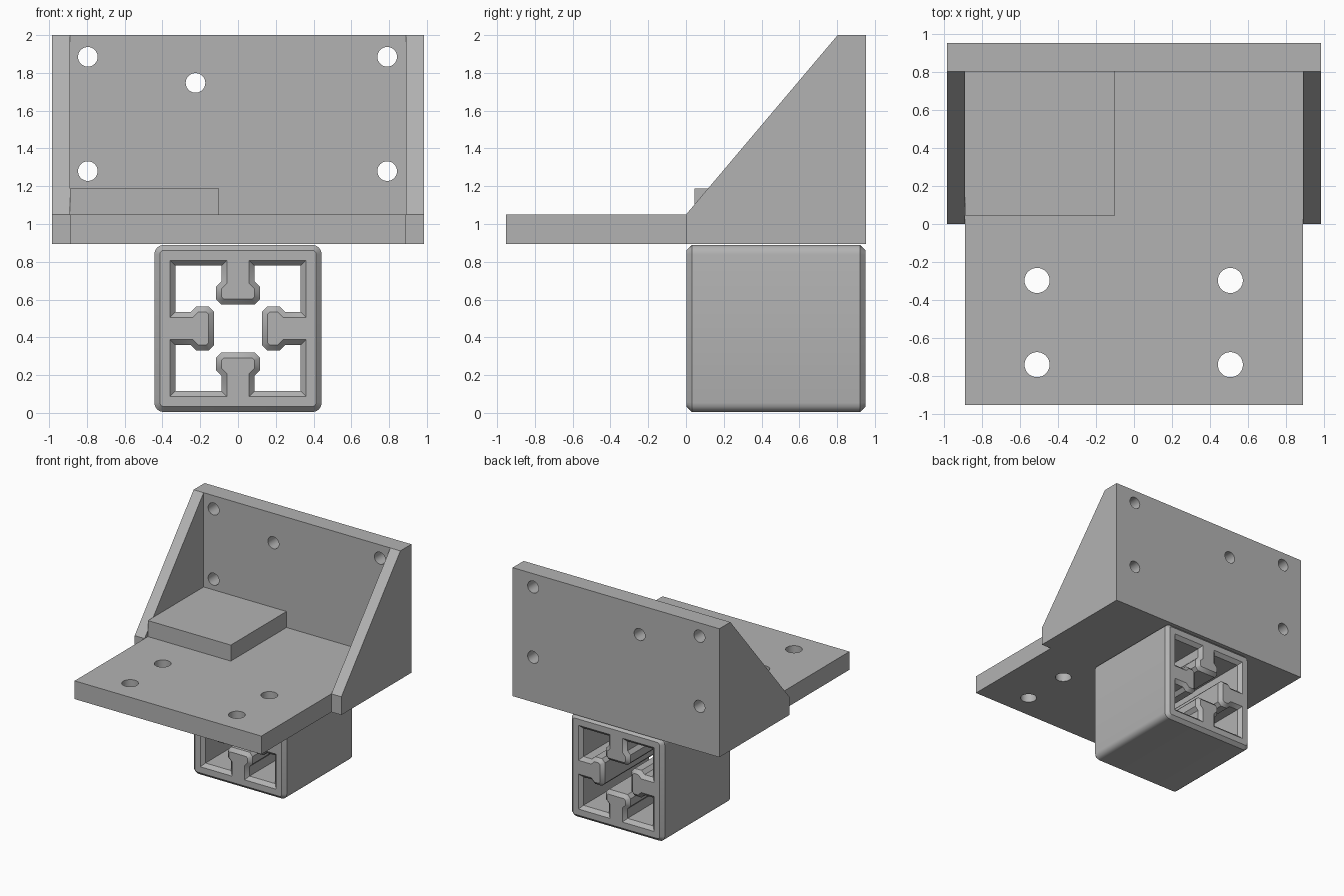
import bpy, bmesh, math
from mathutils import Vector, Matrix

if "Cube" in bpy.data.objects:
    bpy.data.objects.remove(bpy.data.objects["Cube"])

grey = bpy.data.materials.new("plain grey")
grey.diffuse_color = (0.45, 0.45, 0.45, 1)
grey.use_nodes = True
grey.node_tree.nodes["Principled BSDF"].inputs["Base Color"].default_value = grey.diffuse_color


def rect(x0, x1, y0, y1):
    return [(x0, y0), (x1, y0), (x1, y1), (x0, y1)]


def circle(cx, cy, r, n=32):
    return [(cx + r * math.cos(2 * math.pi * i / n), cy + r * math.sin(2 * math.pi * i / n)) for i in range(n)]


def grow(loop, d):
    """Offset a counter-clockwise outline outward by d with mitred corners."""
    out = []
    for i, p in enumerate(loop):
        p = Vector(p)
        a = (p - Vector(loop[i - 1])).normalized()
        b = (Vector(loop[(i + 1) % len(loop)]) - p).normalized()
        na, nb = Vector((a.y, -a.x)), Vector((b.y, -b.x))
        out.append(tuple(p + (na + nb) * d / (1 + na.dot(nb))))
    return out


def quarter_turns(points):
    """Repeat outline points four times around the origin."""
    out = []
    for k in range(4):
        for x, y in points:
            for _ in range(k):
                x, y = -y, x
            out.append((x, y))
    return out


def loft(name, stations, axis):
    """Solid through (depth, loops) stations along an axis; extra loops are holes."""
    place = {"x": lambda u, v, d: (d, u, v),
             "y": lambda u, v, d: (u, d, v),
             "z": lambda u, v, d: (u, v, d)}[axis]
    bm = bmesh.new()
    rings = [[[bm.verts.new(place(u, v, d)) for u, v in loop] for loop in loops] for d, loops in stations]
    for low, high in zip(rings, rings[1:]):
        for a, b in zip(low, high):
            for i in range(len(a)):
                j = (i + 1) % len(a)
                bm.faces.new((a[i], a[j], b[j], b[i]))
    for ring in (rings[0], rings[-1]):
        edges = [bm.edges.get((l[i - 1], l[i])) for l in ring for i in range(len(l))]
        bmesh.ops.triangle_fill(bm, use_beauty=True, use_dissolve=False, edges=edges)
    bmesh.ops.recalc_face_normals(bm, faces=bm.faces)
    mesh = bpy.data.meshes.new(name)
    bm.to_mesh(mesh)
    bm.free()
    mesh.materials.append(grey)
    ob = bpy.data.objects.new(name, mesh)
    bpy.context.collection.objects.link(ob)
    bpy.ops.object.select_all(action="DESELECT")
    ob.select_set(True)
    bpy.context.view_layer.objects.active = ob
    bpy.ops.object.shade_smooth_by_angle(angle=math.radians(35))
    return ob


def plate(name, loops, d0, d1, axis):
    return loft(name, [(d0, loops), (d1, loops)], axis)


BASE, TOP = 0.893, 1.05

# Back plate with five screw holes
back_holes = [(x, z) for x in (-0.795, 0.79) for z in (1.28, 1.885)] + [(-0.225, 1.747)]
plate("back_plate", [rect(-0.985, 0.985, BASE, 2.0)] + [circle(x, z, 0.052) for x, z in back_holes],
      0.803, 0.953, "y")

# Base plate with four screw holes
plate("base_plate", [rect(-0.89, 0.89, -0.953, 0.803)]
      + [circle(x, y, 0.066) for x in (-0.51, 0.507) for y in (-0.74, -0.297)], BASE, TOP, "z")

# Sloped side gussets
gusset = [(0, BASE), (0.803, BASE), (0.803, 2.0), (0, TOP)]
plate("left_gusset", [gusset], -0.985, -0.89, "x")
plate("right_gusset", [gusset], 0.89, 0.985, "x")

# Raised pad
plate("raised_pad", [rect(-0.89, -0.10, 0.045, 0.803)], TOP, 1.188, "z")

# Square tube with rounded corners and four inward T-shaped ribs
half, radius, cut, length = 0.443, 0.05, 0.029, 0.95
arc = [(half - radius + radius * math.cos(a), half - radius + radius * math.sin(a))
       for a in (math.pi / 8 * i for i in range(5))]
outer = quarter_turns(arc)
cavity = quarter_turns([(0.127, 0.088), (0.156, 0.117), (0.221, 0.117), (0.25, 0.088),
                        (0.332, 0.088), (0.332, 0.332), (0.088, 0.332), (0.088, 0.25),
                        (0.117, 0.221), (0.117, 0.156), (0.088, 0.127)])


def lift(loop):
    return [(x, z + 0.447) for x, z in loop]


wall = [lift(outer), lift(cavity)]
rim = [lift(grow(outer, -cut)), lift(grow(cavity, cut))]
loft("ribbed_tube", [(0.003, rim), (0.003 + cut, wall), (length - cut, wall), (length, rim)], "y")
